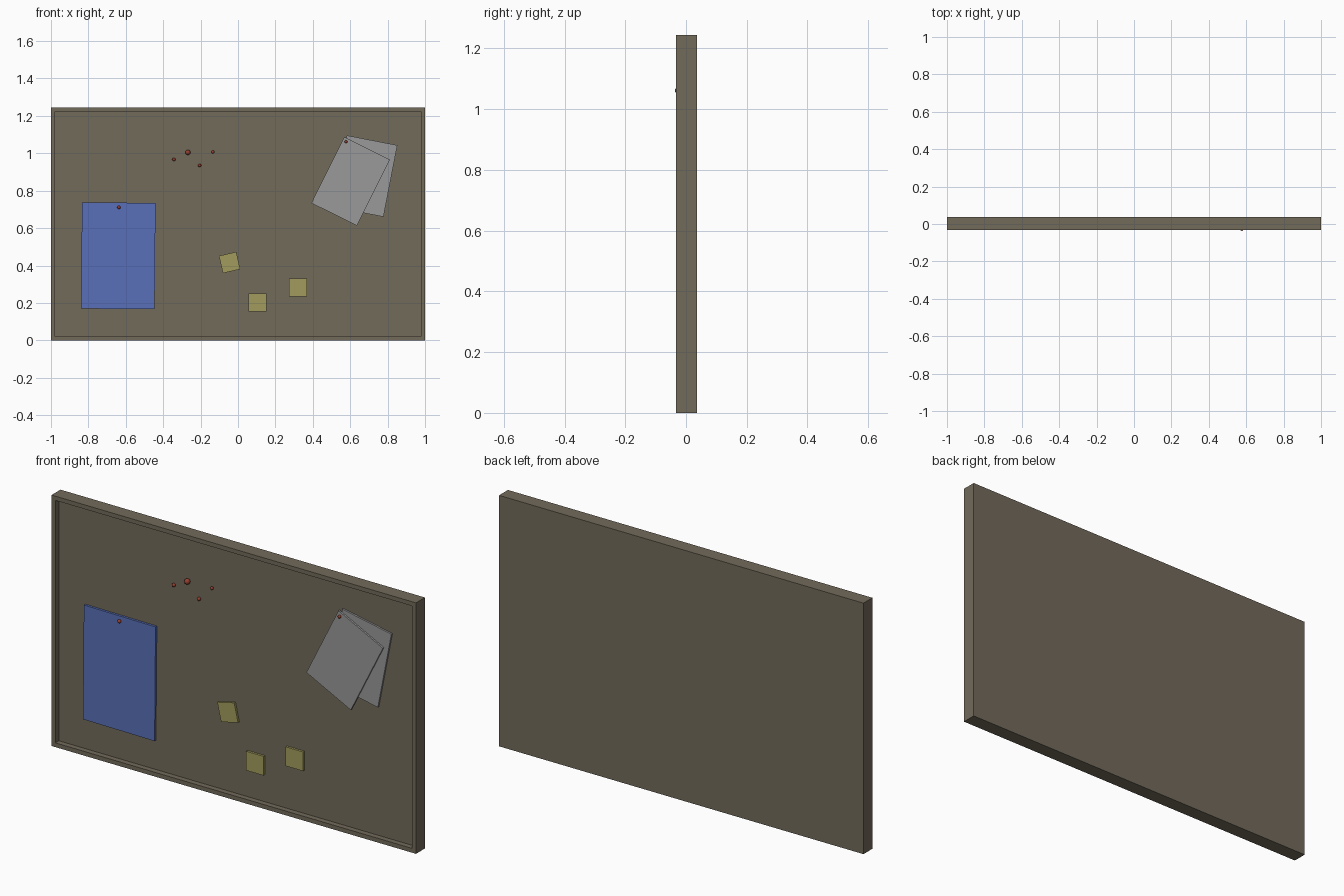
import bpy, bmesh, math
from mathutils import Matrix

if "Cube" in bpy.data.objects:
    bpy.data.objects.remove(bpy.data.objects["Cube"])


def material(name, rgb):
    m = bpy.data.materials.new(name)
    m.diffuse_color = (*rgb, 1)
    m.use_nodes = True
    m.node_tree.nodes["Principled BSDF"].inputs["Base Color"].default_value = m.diffuse_color
    return m


BROWN = material("brown", (0.17, 0.145, 0.105))
BLUE = material("blue", (0.10, 0.16, 0.48))
GREY = material("paper_grey", (0.32, 0.32, 0.32))
YELLOW = material("yellow", (0.36, 0.33, 0.11))
RED = material("red", (0.30, 0.05, 0.03))

FRONT, BACK, FLOOR = -0.033, 0.037, -0.006
HEIGHT, RIM = 1.245, 0.03


def finish(name, bm, mat):
    bmesh.ops.recalc_face_normals(bm, faces=bm.faces)
    me = bpy.data.meshes.new(name)
    bm.to_mesh(me)
    bm.free()
    me.materials.append(mat)
    ob = bpy.data.objects.new(name, me)
    bpy.context.collection.objects.link(ob)
    return ob


# board: a box with an inset, recessed front
bm = bmesh.new()
bmesh.ops.create_cube(bm, size=1, matrix=Matrix.Translation((0, (FRONT + BACK) / 2, HEIGHT / 2))
                      @ Matrix.Diagonal((2, BACK - FRONT, HEIGHT, 1)))
face = min(bm.faces, key=lambda f: f.calc_center_median().y)
bmesh.ops.inset_individual(bm, faces=[face], thickness=RIM)
new = bmesh.ops.extrude_discrete_faces(bm, faces=[face])["faces"]
bmesh.ops.translate(bm, vec=(0, FLOOR - FRONT, 0), verts=new[0].verts)
finish("board", bm, BROWN)


def sheet(name, x, z, w, h, angle, y_front, mat, y_back=FLOOR):
    """Thin slab facing the front, turned counter-clockwise by angle."""
    bm = bmesh.new()
    bmesh.ops.create_cube(bm, size=1, matrix=Matrix.Translation((x, (y_front + y_back) / 2, z))
                          @ Matrix.Rotation(-math.radians(angle), 4, 'Y')
                          @ Matrix.Diagonal((w, y_back - y_front, h, 1)))
    return finish(name, bm, mat)


# pinned sheets
sheet("back_paper", 0.68, 0.878, 0.275, 0.39, -11, -0.015, GREY)
sheet("front_paper", 0.602, 0.85, 0.272, 0.395, -26.5, -0.024, GREY, -0.015)
blue = sheet("blue_sheet", -0.64, 0.452, 0.393, 0.568, -0.5, -0.017, BLUE)

# sticky notes
for i, (x, z, a) in enumerate([(-0.045, 0.416, 13), (0.104, 0.203, 0), (0.321, 0.283, 0)]):
    sheet(f"sticky_note_{i + 1}", x, z, 0.095, 0.095, a, -0.017, YELLOW)

# round pins: x, z, y, radius
pins = [(-0.343, 0.967, -0.014, 0.009), (-0.268, 1.005, -0.015, 0.014),
        (-0.205, 0.935, -0.014, 0.009), (-0.134, 1.007, -0.014, 0.008),
        (-0.637, 0.711, -0.021, 0.009), (0.577, 1.062, -0.029, 0.008)]
for i, (x, z, y, r) in enumerate(pins):
    bm = bmesh.new()
    bmesh.ops.create_uvsphere(bm, u_segments=16, v_segments=10, radius=r,
                              matrix=Matrix.Translation((x, y, z)))
    for f in bm.faces:
        f.smooth = True
    finish(f"pin_{i + 1}", bm, RED)
